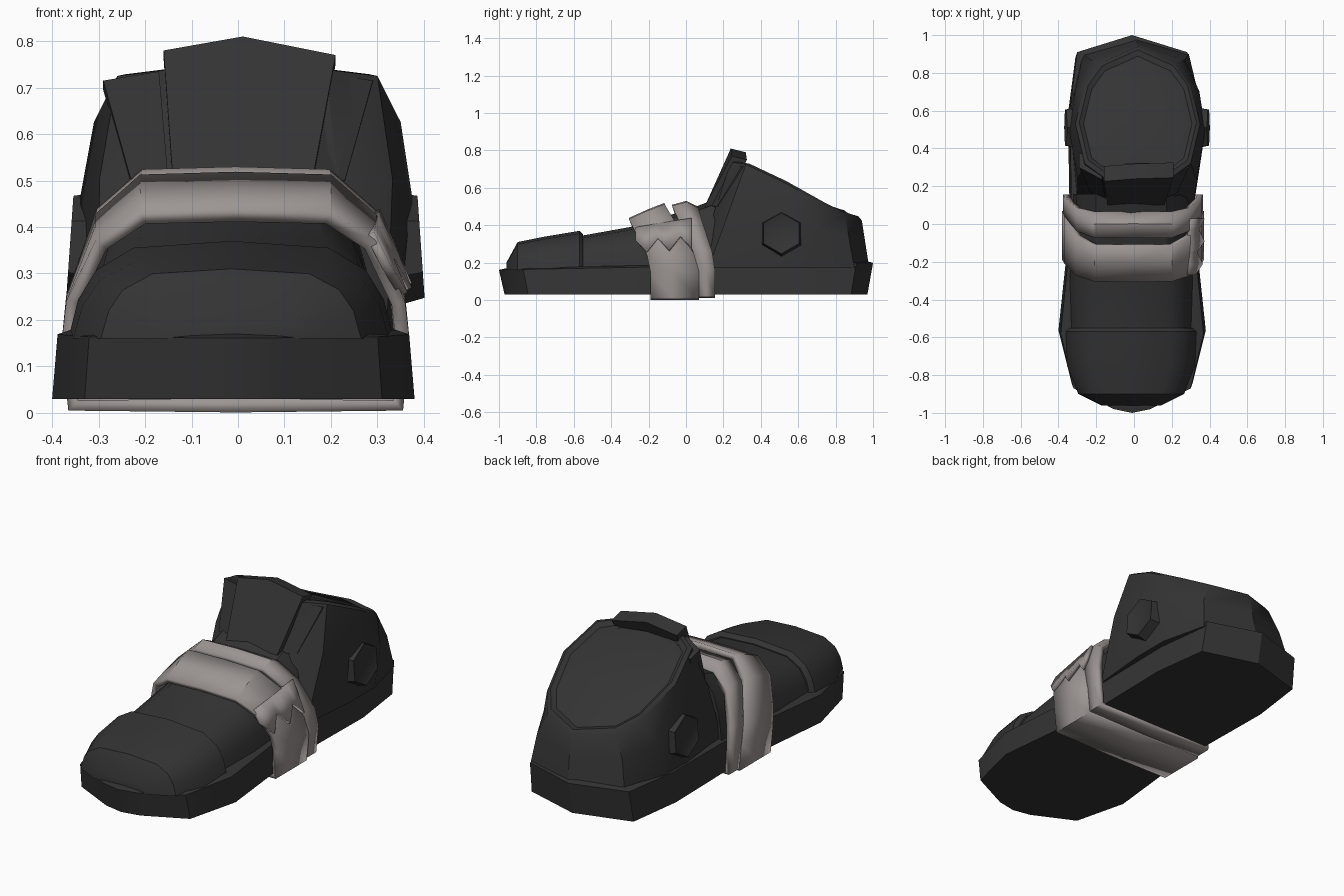
import bpy, bmesh, math
from mathutils import Matrix, Vector

default_cube = bpy.data.objects.get("Cube")
if default_cube:
    bpy.data.objects.remove(default_cube, do_unlink=True)


def make_material(name, red, green, blue):
    material = bpy.data.materials.new(name)
    material.use_nodes = True
    material.diffuse_color = (red, green, blue, 1)
    shader = material.node_tree.nodes["Principled BSDF"]
    shader.inputs["Base Color"].default_value = (red, green, blue, 1)
    shader.inputs["Roughness"].default_value = 0.8
    return material


charcoal = make_material("charcoal", 0.034, 0.034, 0.034)
warm_grey = make_material("warm grey", 0.33, 0.3, 0.29)
parts = []


def finish(name, mesh_data, material, thickness=0):
    bmesh.ops.recalc_face_normals(mesh_data, faces=mesh_data.faces)
    mesh = bpy.data.meshes.new(name)
    mesh_data.to_mesh(mesh)
    mesh_data.free()
    mesh.materials.append(material)
    part = bpy.data.objects.new(name, mesh)
    bpy.context.collection.objects.link(part)
    if thickness:
        shell = part.modifiers.new("thickness", "SOLIDIFY")
        shell.thickness, shell.offset = thickness, 0
    parts.append(part)


def loft(name, rings, material, closed=True, caps=True, thickness=0):
    """Skin a list of equally long point rings."""
    mesh_data = bmesh.new()
    rows = [[mesh_data.verts.new(point) for point in ring] for ring in rings]
    count = len(rows[0])
    for lower, upper in zip(rows, rows[1:]):
        for i in range(count if closed else count - 1):
            j = (i + 1) % count
            mesh_data.faces.new((lower[i], lower[j], upper[j], upper[i]))
    if caps:
        mesh_data.faces.new(rows[0])
        mesh_data.faces.new(rows[-1])
    finish(name, mesh_data, material, thickness)


def mirror(half, shift=0):
    """Complete a half outline whose first and last points lie on the middle."""
    full = list(half) + [(-x, y, z) for x, y, z in half[-2:0:-1]]
    return [Vector((x + shift, y, z)) for x, y, z in full]


# Sole: one outline, narrower but longer towards its top, rising to the heel
sole_half = [(0, -1), (0.1, -0.98), (0.32, -0.87), (0.39, -0.58), (0.33, 0),
             (0.34, 0.6), (0.3, 0.91), (0, 1)]


def sole_ring(width, length, height):
    ring = [(x * width, y * length, 0.03 + height * (1 + y / 8)) for x, y in sole_half]
    return mirror(ring, -0.01)


loft("sole", [sole_ring(1, 0.97, 0), sole_ring(0.97, 1, 0.15),
              sole_ring(0.9, 0.96, 0.16)], charcoal)

# Foot: one arched cross-section scaled to (y, half width, height) stations
arch_shape = [(0, 0), (1, 0), (0.94, 0.4), (0.83, 0.7), (0.6, 0.93), (0, 1)]


def foot_part(name, stations):
    rings = []
    for y, width, height in stations:
        half = [(x * width, y, 0.16 + z * height) for x, z in arch_shape]
        rings.append(mirror(half, -0.015))
    loft(name, rings, charcoal)


foot_part("toe_cap", [(-0.96, 0.16, 0.04), (-0.9, 0.28, 0.15), (-0.75, 0.34, 0.18),
                      (-0.57, 0.35, 0.21), (-0.55, 0.33, 0.19)])
foot_part("vamp", [(-0.58, 0.32, 0.18), (-0.3, 0.33, 0.23), (0, 0.31, 0.32),
                   (0.16, 0.31, 0.38)])

# Heel and ankle: base outline, bulging middle, then a slanted top panel
base_half = [(0, 0.05), (0.2, 0.05), (0.31, 0.12), (0.34, 0.45),
             (0.34, 0.65), (0.28, 0.9), (0, 0.98)]
rim_half = [(0, 0.24), (0.17, 0.24), (0.28, 0.32), (0.33, 0.53),
            (0.28, 0.74), (0.2, 0.85), (0, 0.94)]
base = mirror([(x, y, 0.17) for x, y in base_half], 0.01)
rim = mirror([(x, y, min(0.76, 0.98 - 0.59 * y) - x / 8) for x, y in rim_half], 0.02)
middle = [low.lerp(high, 0.6) for low, high in zip(base, rim)]
for point in middle:
    point.x *= 1.08
panel_centre = Vector((0.02, 0.56, 0.62))


def panel_ring(inset, lift):
    offset = Vector((0, lift / 2, lift))
    return [point.lerp(panel_centre, inset) + offset for point in rim]


loft("heel", [base, middle, rim, panel_ring(0.06, 0.01),
              panel_ring(0.13, -0.005), panel_ring(0.25, 0.005)], charcoal)


# Plates leaning on the ankle front, drawn as (x, z) outlines and wrapped back
def ankle_plate(name, outline, start):
    face = []
    for x, z in outline:
        wrap = max(0, abs(x) - 0.17) * 0.6
        face.append(Vector((x, start + wrap + (z - 0.5) * 0.45, z)))
    back = [point + Vector((0, 0.08, -0.02)) for point in face]
    loft(name, [face, back], charcoal)


ankle_plate("tongue", [(-0.14, 0.5), (0.16, 0.5), (0.21, 0.77),
                       (0.01, 0.81), (-0.16, 0.78)], 0.1)
lace_outline = [(0.15, 0.5), (0.23, 0.5), (0.29, 0.715), (0.17, 0.735)]
for label, side in (("left", 1), ("right", -1)):
    ankle_plate(label + "_lace_edge", [(x * side, z) for x, z in lace_outline], 0.13)

# Hexagonal ankle studs with a recessed face
for label, side in (("left", 1), ("right", -1)):
    stud = bmesh.new()
    bmesh.ops.create_cone(stud, cap_ends=True, segments=6, radius1=0.125,
                          radius2=0.11, depth=0.07)
    stud.faces.ensure_lookup_table()
    outer = max(stud.faces, key=lambda face: face.calc_center_median().z)
    bmesh.ops.inset_region(stud, faces=[outer], thickness=0.02, depth=-0.008)
    turn = Matrix.Rotation(side * math.radians(86), 4, "Y")
    spin = Matrix.Rotation(math.radians(90), 4, "Z")
    place = Matrix.Translation((0.016 + side * 0.343, 0.51, 0.355))
    stud.transform(place @ turn @ spin)
    finish(label + "_ankle_stud", stud, charcoal)

# Straps: one hoop swept through edges given as (y on top, y below, drop on top)
hoop = [(0, 0.505), (0.2, 0.5), (0.29, 0.42), (0.35, 0.25),
        (0.36, 0.15), (0.35, 0.016), (0, 0.016)]


def strap(name, edges, tuck):
    rings = []
    for top, low, drop in edges:
        half = []
        for x, z in hoop:
            down = max(0, min(1, (0.5 - z) / 0.3))
            y = top + (low - top) * down
            half.append((x * (1 - tuck), y, z + tuck - drop * (1 - down)))
        rings.append(mirror(half, -0.005))
    loft(name, rings, warm_grey, caps=False, thickness=0.03)


strap("wide_strap", [(-0.3, -0.19, 0.08), (-0.2, -0.07, 0.035), (-0.11, 0.07, 0)], 0)
strap("narrow_strap", [(-0.07, 0.06, 0.02), (0, 0.11, 0), (0.06, 0.155, 0.03)], 0.01)


# Overlay with a jagged lower edge on the left of the wide strap
def on_strap(y, z):
    return (0.365 - max(0, z - 0.29 - y / 4) / 2, y, z)


upper_edge, jagged_edge = [], []
for i in range(6):
    y = 0.06 * i - 0.27
    upper_edge.append(on_strap(y, 0.385 + 0.01 * i))
    jagged_edge.append(on_strap(y, 0.32 + 0.005 * i - 0.07 * (i % 2)))
loft("jagged_overlay", [upper_edge, jagged_edge], warm_grey,
     closed=False, caps=False, thickness=0.02)

# Smooth shading that keeps the creases sharp
bpy.ops.object.select_all(action="DESELECT")
for part in parts:
    part.select_set(True)
bpy.context.view_layer.objects.active = parts[0]
bpy.ops.object.shade_smooth_by_angle(angle=math.radians(32))
